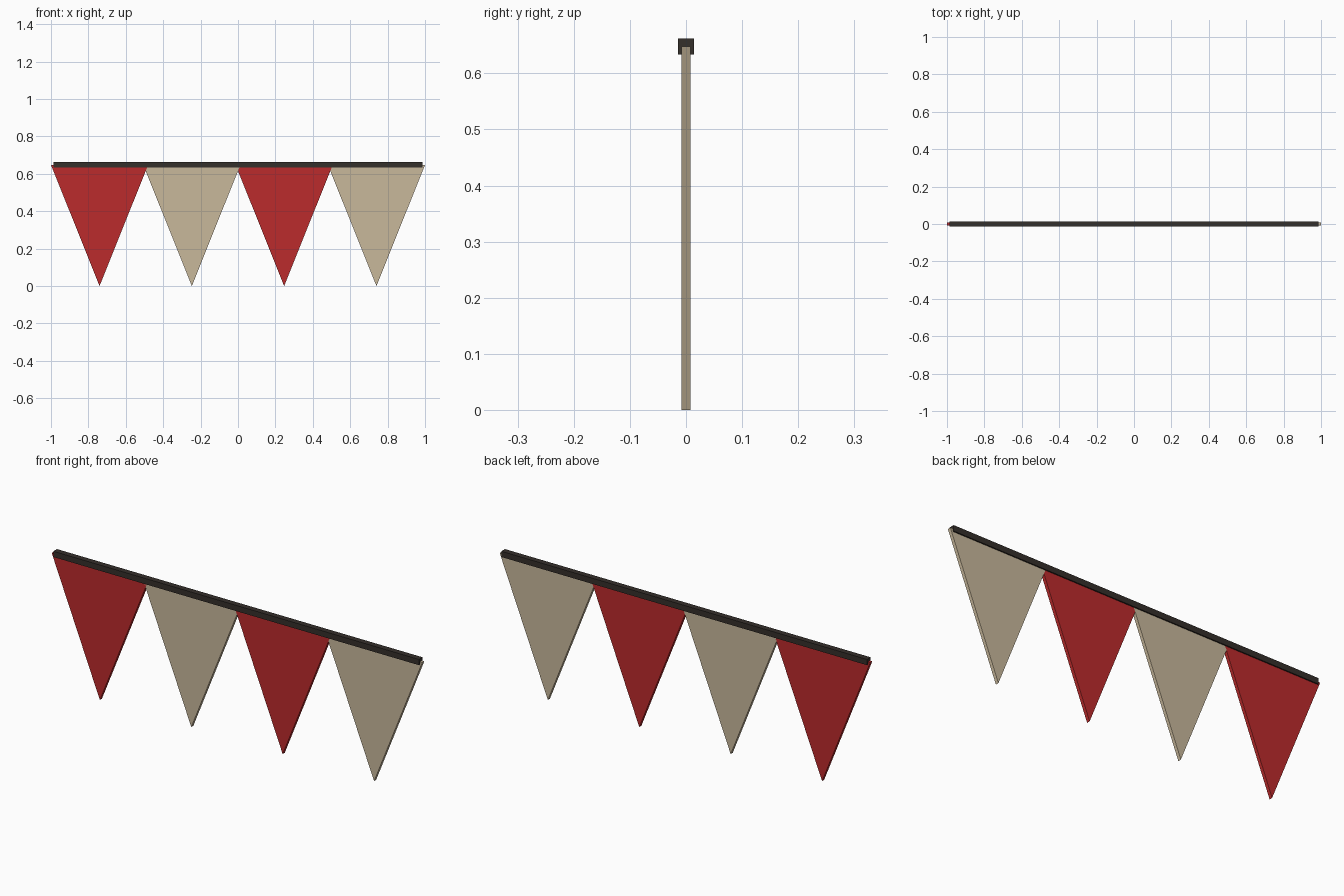
import bpy
import bmesh

if "Cube" in bpy.data.objects:
    bpy.data.objects.remove(bpy.data.objects["Cube"])


def material(name, rgb):
    m = bpy.data.materials.new(name)
    m.diffuse_color = (*rgb, 1.0)
    m.use_nodes = True
    m.node_tree.nodes["Principled BSDF"].inputs["Base Color"].default_value = m.diffuse_color
    return m


RED = material("red cloth", (0.50, 0.024, 0.025))
BEIGE = material("beige cloth", (0.58, 0.48, 0.33))
DARK = material("dark cord", (0.036, 0.029, 0.024))


def prism(name, profile, half_depth, mat):
    """Extrude an x-z outline evenly about y = 0."""
    bm = bmesh.new()
    face = bm.faces.new([bm.verts.new((x, -half_depth, z)) for x, z in profile])
    ext = bmesh.ops.extrude_face_region(bm, geom=[face])
    verts = [v for v in ext["geom"] if isinstance(v, bmesh.types.BMVert)]
    bmesh.ops.translate(bm, verts=verts, vec=(0, 2 * half_depth, 0))
    bmesh.ops.recalc_face_normals(bm, faces=bm.faces)
    mesh = bpy.data.meshes.new(name)
    bm.to_mesh(mesh)
    bm.free()
    mesh.materials.append(mat)
    obj = bpy.data.objects.new(name, mesh)
    bpy.context.collection.objects.link(obj)
    return obj


# Square cord along the top
prism("cord", [(-0.987, 0.634), (0.987, 0.634), (0.987, 0.662), (-0.987, 0.662)],
      0.014, DARK)

# Four pennants in alternating colours, upper edges tucked into the cord
SPACING, HALF_WIDTH, TOP = 0.4935, 0.26, 0.648
for i in range(4):
    x = (i - 1.5) * SPACING
    prism(f"pennant_{i + 1}",
          [(x, 0.0), (x + HALF_WIDTH, TOP), (x - HALF_WIDTH, TOP)],
          0.008, BEIGE if i % 2 else RED)
